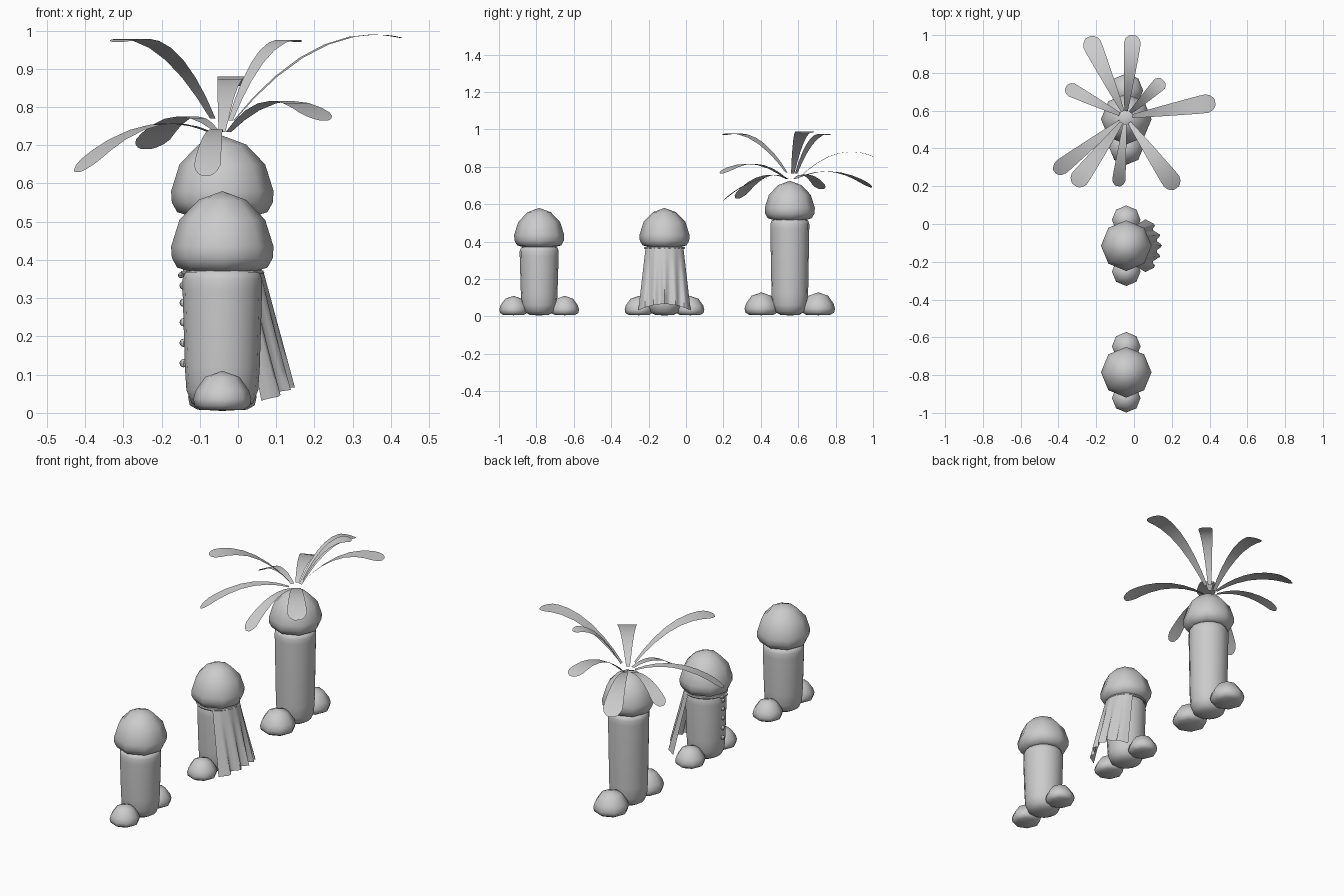
import bpy, math
from mathutils import Vector

if "Cube" in bpy.data.objects:
    bpy.data.objects.remove(bpy.data.objects["Cube"])

CX = -0.041


def make(name, verts, faces, angle=60):
    me = bpy.data.meshes.new(name)
    me.from_pydata(verts, [], faces)
    me.update()
    ob = bpy.data.objects.new(name, me)
    bpy.context.collection.objects.link(ob)
    bpy.ops.object.select_all(action='DESELECT')
    ob.select_set(True)
    bpy.context.view_layer.objects.active = ob
    bpy.ops.object.shade_smooth_by_angle(angle=math.radians(angle))
    return ob


def lathe(name, profile, loc, sides, scale=1.0):
    """Spin a bottom-to-top profile whose first and last points lie on the axis."""
    x, y, z = loc
    verts = [(x, y, z + profile[0][1] * scale)]
    for r, h in profile[1:-1]:
        for i in range(sides):
            a = 2 * math.pi * i / sides
            verts.append((x + r * scale * math.cos(a), y + r * scale * math.sin(a), z + h * scale))
    verts.append((x, y, z + profile[-1][1] * scale))
    rings, last = len(profile) - 2, len(verts) - 1
    faces = []
    for i in range(sides):
        j = (i + 1) % sides
        faces.append((0, 1 + j, 1 + i))
        for k in range(rings - 1):
            b = 1 + k * sides
            faces.append((b + i, b + j, b + sides + j, b + sides + i))
        t = 1 + (rings - 1) * sides
        faces.append((t + i, t + j, last))
    return make(name, verts, faces)


def grid(name, rows):
    n = len(rows[0])
    verts = [p for r in rows for p in r]
    faces = [(k * n + i, k * n + i + 1, (k + 1) * n + i + 1, (k + 1) * n + i)
             for k in range(len(rows) - 1) for i in range(n - 1)]
    return make(name, verts, faces)


CAP = [(0, .012), (.085, 0), (.118, .01), (.132, .035), (.134, .065),
       (.112, .135), (.062, .187), (0, .21)]
FOOT = [(0, 0), (.055, .002), (.072, .012), (.076, .03), (.07, .052), (.045, .088), (0, .104)]


def figure(name, y, cap_z, foot_y, foot_scale):
    top = cap_z + .002
    body = [(0, .005), (.05, .008), (.08, .025), (.094, .06), (.098, .12),
            (.104, top - .05), (.104, top - .022), (.097, top - .004), (.085, top), (0, top + .01)]
    lathe(name + "_body", body, (CX, y, 0), 16)
    lathe(name + "_cap", CAP, (CX, y, cap_z), 8)
    for side, s in (("front", -1), ("back", 1)):
        lathe(f"{name}_{side}_foot", FOOT, (CX, y + s * foot_y, .006), 8, foot_scale)


figure("plain_mushroom", -.785, .37, .137, 1.0)
figure("caped_mushroom", -.115, .37, .137, 1.0)
figure("leafy_mushroom", .555, .515, .152, 1.18)

# cape draped from the neck, rippled at the hem
Y2 = -.115
rows = []
for k in range(7):
    v = k / 6
    row = []
    for i in range(25):
        u = i / 12 - 1
        a = u * math.radians(70)
        neck = Vector((CX + .107 * math.cos(a), Y2 + .107 * math.sin(a), .372))
        hem = Vector((.135 - .06 * u * u + .014 * math.cos(u * 5 * math.pi),
                      Y2 + .14 * u, .066 - .034 * u * u))
        row.append(neck.lerp(hem, v))
    rows.append(row)
grid("cape", rows)

# cape cord and bow
bpy.ops.mesh.primitive_torus_add(location=(CX, Y2, .366), major_radius=.104, minor_radius=.006,
                                 major_segments=24, minor_segments=6)
bpy.context.object.name = "cape_cord"
for s in (-1, 0, 1):
    bpy.ops.mesh.primitive_uv_sphere_add(segments=8, ring_count=6, radius=.01,
                                         location=(CX - .108, Y2 + s * .018, .36))
    bpy.context.object.name = "cord_bow"
    bpy.context.object.scale = (.8, 1.4 if s else .8, .8)

# buttons down the chest
for z in (.333, .288, .237, .183, .13):
    bpy.ops.mesh.primitive_uv_sphere_add(segments=8, ring_count=6, radius=.011,
                                         location=(CX - .101, Y2, z))
    bpy.context.object.name = "button"

# leaves: tip position, arch control height, base height, tip width
LEAVES = [
    ((-.24, .99, .69), .83, .74, .10),
    ((-.005, 1.0, .855), .94, .735, .09),
    ((.155, .76, .97), 1.01, .765, .075),
    ((.43, .645, .98), 1.035, .765, .10),
    ((.225, .19, .765), .88, .735, .10),
    ((-.084, .20, .62), .77, .735, .07),
    ((-.315, .205, .97), 1.02, .77, .10),
    ((-.42, .275, .63), .81, .735, .085),
    ((-.36, .725, .68), .80, .735, .075),
]
for tip, arch, base_z, width in LEAVES:
    tip = Vector(tip)
    centre = Vector((-.045, .565, base_z))
    flat = Vector((tip.x - centre.x, tip.y - centre.y, 0)).normalized()
    base = centre + flat * .035
    ctrl = (base + tip) / 2
    ctrl.z = arch
    side = Vector((-flat.y, flat.x, 0))
    rows = []
    for t in (0, .12, .25, .4, .55, .7, .82, .9, .95, .985, 1):
        p = base * (1 - t) ** 2 + ctrl * 2 * t * (1 - t) + tip * t * t
        w = .018 + (width - .018) * min(t / .88, 1) ** .9
        if t > .88:
            w *= math.sqrt(max(1 - ((t - .88) / .125) ** 2, .06))
        rows.append([p - side * w / 2, p, p + side * w / 2])
    grid("leaf", rows)
